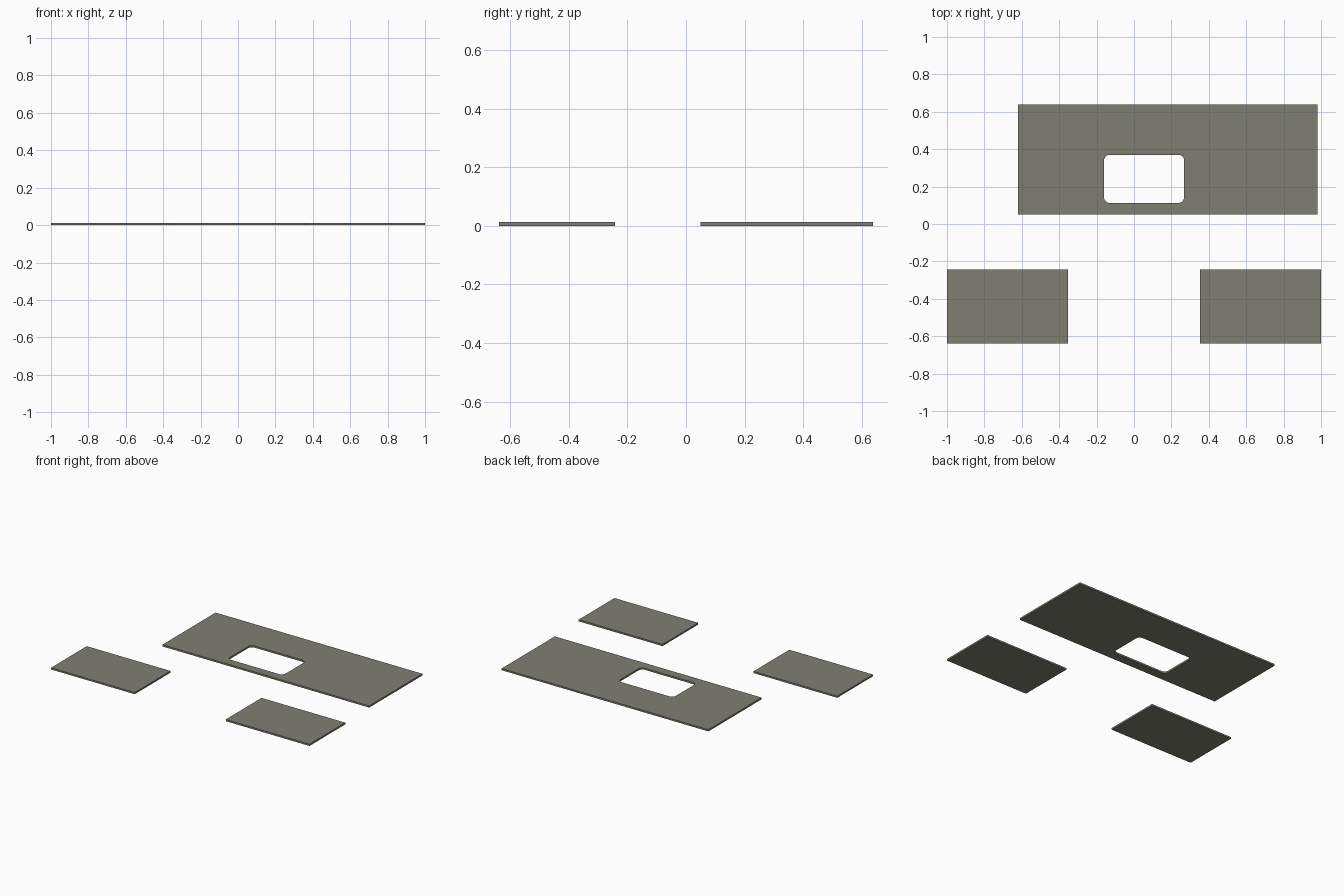
import bpy, bmesh, math

if "Cube" in bpy.data.objects:
    bpy.data.objects.remove(bpy.data.objects["Cube"])

T = 0.012  # sheet thickness

mat = bpy.data.materials.new("warm grey")
mat.diffuse_color = (0.215, 0.212, 0.175, 1)
mat.use_nodes = True
mat.node_tree.nodes["Principled BSDF"].inputs["Base Color"].default_value = mat.diffuse_color


def rect(x0, x1, y0, y1):
    return [(x0, y0), (x1, y0), (x1, y1), (x0, y1)]


def rounded_rect(x0, x1, y0, y1, r, n=8):
    pts = []
    corners = [(x1 - r, y1 - r), (x0 + r, y1 - r), (x0 + r, y0 + r), (x1 - r, y0 + r)]
    for k, (cx, cy) in enumerate(corners):
        for i in range(n + 1):
            a = math.pi / 2 * (k + i / n)
            pts.append((cx + r * math.cos(a), cy + r * math.sin(a)))
    return pts


def plate(name, *loops):
    """Flat sheet from an outline loop and optional hole loops."""
    bm = bmesh.new()
    edges = []
    for loop in loops:
        vs = [bm.verts.new((x, y, 0)) for x, y in loop]
        edges += [bm.edges.new((vs[i - 1], vs[i])) for i in range(len(vs))]
    bmesh.ops.triangle_fill(bm, edges=edges, use_beauty=True, normal=(0, 0, 1))
    ext = bmesh.ops.extrude_face_region(bm, geom=bm.faces[:], use_keep_orig=True)
    top = [g for g in ext["geom"] if isinstance(g, bmesh.types.BMVert)]
    bmesh.ops.translate(bm, verts=top, vec=(0, 0, T))
    bmesh.ops.recalc_face_normals(bm, faces=bm.faces[:])
    me = bpy.data.meshes.new(name)
    bm.to_mesh(me)
    bm.free()
    me.materials.append(mat)
    ob = bpy.data.objects.new(name, me)
    bpy.context.collection.objects.link(ob)
    return ob


# large top sheet with rounded cut-out
plate("top_panel", rect(-0.62, 0.98, 0.05, 0.638),
      rounded_rect(-0.16, 0.268, 0.113, 0.37, 0.03))

# two small side sheets
for side, x0, x1 in (("left", -1.0, -0.352), ("right", 0.352, 1.0)):
    plate(side + "_side_panel", rect(x0, x1, -0.638, -0.243))
